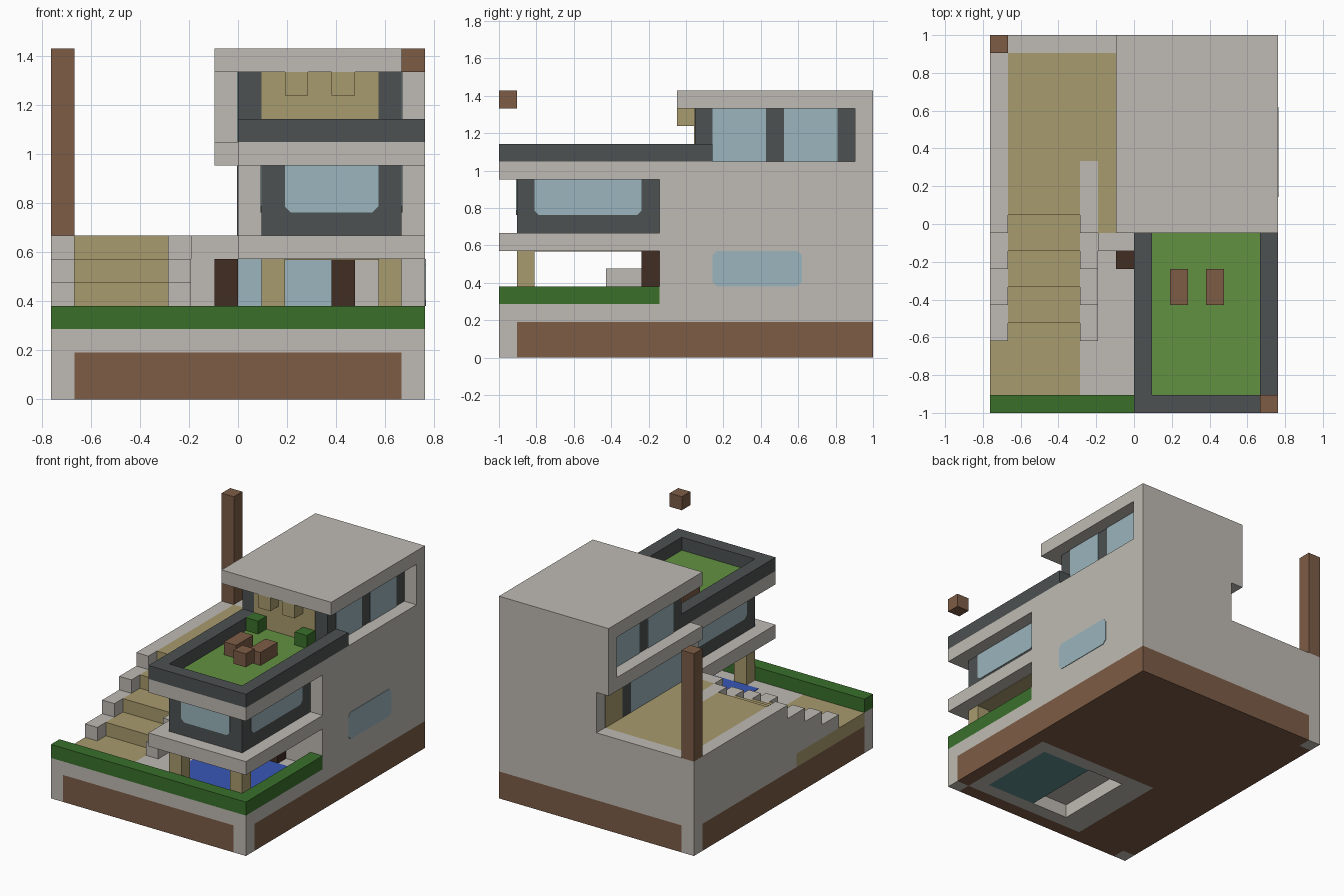
import bpy, bmesh
from mathutils import Vector

cube = bpy.data.objects.get("Cube")
if cube:
    bpy.data.objects.remove(cube, do_unlink=True)

U = 2 / 21                      # one block
MID = Vector((8, 10.5, 0))      # plan centre in blocks
T = 0.04                        # half thickness of painted plates


def material(name, rgb):
    lin = [((c / 255 + 0.055) / 1.055) ** 2.4 for c in rgb] + [1]
    mat = bpy.data.materials.new(name)
    mat.use_nodes = True
    mat.diffuse_color = lin
    mat.node_tree.nodes["Principled BSDF"].inputs["Base Color"].default_value = lin
    return mat


plaster = material("plaster_grey", (191, 186, 179))
brown = material("earth_brown", (125, 92, 70))
tan = material("sand_tan", (169, 155, 110))
slate = material("slate_grey", (77, 81, 82))
dark_wood = material("dark_wood", (65, 45, 35))
glass = material("window_blue", (155, 181, 189))
hedge = material("hedge_green", (58, 112, 43))
grass = material("grass_green", (98, 145, 65))
water = material("water_blue", (55, 87, 182))
teal = material("pool_teal", (95, 141, 141))


def box(name, mat, x, y, z, cut=0):
    """Box from block spans; cut chamfers the corners seen along the thinnest axis."""
    lo, hi = Vector((x[0], y[0], z[0])), Vector((x[1], y[1], z[1]))
    size, centre = hi - lo, (lo + hi) / 2 - MID
    bm = bmesh.new()
    bmesh.ops.create_cube(bm, size=1)
    for v in bm.verts:
        v.co = Vector([(c + s * k) * U for c, s, k in zip(centre, size, v.co)])
    if cut:
        thin = min(range(3), key=lambda i: size[i])
        edges = [e for e in bm.edges
                 if abs(e.verts[0].co[thin] - e.verts[1].co[thin]) > 1e-5]
        bmesh.ops.bevel(bm, geom=edges, offset=cut * U, segments=1, affect='EDGES')
    mesh = bpy.data.meshes.new(name)
    bm.to_mesh(mesh)
    bm.free()
    mesh.materials.append(mat)
    obj = bpy.data.objects.new(name, mesh)
    bpy.context.collection.objects.link(obj)
    return obj


def at(p):
    """Thin span around a wall plane."""
    return (p - T, p + T)


# Foundation: brown earth with plaster corner posts, leaving room for the pool
box("earth_back", brown, (1, 16), (9, 20), (0, 2))
box("earth_back_edge", brown, (1, 16), (20, 21), (0, 2))
box("earth_left_edge", brown, (0, 1), (1, 20), (0, 2))
box("earth_front_edge", brown, (1, 15), (0, 1), (0, 2))
box("earth_right_edge", brown, (15, 16), (1, 9), (0, 2))
box("earth_under_stairs", brown, (1, 5), (1, 9), (0, 2))
for name, px, py in (("front_right", 0, 0), ("front_left", 15, 0), ("back_right", 0, 20)):
    box("corner_post_" + name, plaster, (px, px + 1), (py, py + 1), (0, 2))

# Pool shell, open below under the shallow end
box("pool_shell_side", plaster, (5, 7), (1, 9), (0, 1))
box("pool_shell_far_side", plaster, (14, 15), (1, 9), (0, 1))
for y in ((1, 2), (8, 9)):
    box("pool_shell_end", plaster, (7, 14), y, (0, 1))
box("pool_floor", teal, (10, 14), (2, 8), (0, 1))
box("pool_shell_top", plaster, (5, 15), (1, 9), (1, 2))

# Ground level
box("ground_front", plaster, (0, 16), (0, 1), (2, 3))
box("ground_patio", plaster, (5, 16), (1, 9), (2, 3))
box("ground_sand", tan, (0, 5), (1, 9), (2, 3))
box("ground_back", plaster, (0, 16), (9, 21), (2, 3))
box("pool_water", water, (8, 14), (2, 8), at(3))
box("front_hedge", hedge, (0, 16), (0, 1), (3, 4))
box("side_hedge", hedge, (15, 16), (1, 9), (3, 4))

# Stairs with stepped curbs
for i in range(3):
    box("stair_step", tan, (1, 5), (5 + 2 * i, 11), (3 + i, 4 + i))
for x in ((0, 1), (5, 6)):
    for i in range(4):
        box("stair_curb", plaster, x, (4 + 2 * i, 11), (3 + i, 4 + i))

# Lower storey and terrace
box("lower_storey", plaster, (0, 16), (11, 21), (3, 6))
box("lower_front_wall", plaster, (6, 16), (9, 11), (3, 6))
box("terrace_left_edge", plaster, (0, 1), (11, 21), (6, 7))
box("terrace_back_edge", plaster, (1, 8), (20, 21), (6, 7))
box("terrace_divider", plaster, (5, 6), (11, 14), (6, 7))
box("terrace_front_edge", plaster, (6, 8), (9, 10), (6, 7))
box("terrace_near_stairs", tan, (1, 5), (11, 14), (6, 7))
box("terrace_deck", tan, (1, 6), (14, 20), (6, 7))
box("terrace_by_house", tan, (6, 8), (10, 20), (6, 7))
box("tall_post", brown, (0, 1), (20, 21), (7, 15))

# Pool room: glass wall, posts, pillars and ceiling
box("patio_glass", glass, (8, 12), at(9), (3, 6))
for x in (7, 12):
    box("patio_post", dark_wood, (x, x + 1), (8, 9), (3, 6))
for x in (9, 14):
    box("patio_pillar", tan, (x, x + 1), (1, 2), (3, 6))
box("balcony_slab", plaster, (8, 16), (0, 9), (6, 7))
box("patio_ceiling", tan, (9, 15), (2, 8), at(6))

# Middle storey
box("middle_storey", plaster, (8, 16), (9, 21), (6, 10))
box("side_window", glass, at(16), (12, 17), (4, 6), 0.25)
box("front_room", slate, (9, 15), (1, 9), (7, 10))
box("front_room_window", glass, (10, 14), at(1), (8, 10.5), 0.25)
for x in (9, 15):
    box("front_room_side_window", glass, at(x), (2, 8), (8, 10.5), 0.25)
box("terrace_window", glass, at(8), (11, 17), (7, 10))
for y in (10, 17):
    box("terrace_window_frame", slate, at(8), (y, y + 1), (7, 10))
box("terrace_panel", tan, at(8), (18, 20), (7, 10))

# Roof garden
box("garden_slab", plaster, (8, 16), (0, 21), (10, 11))
box("garden_slab_ledge", plaster, (7, 8), (10, 21), (10, 11))
box("garden_grass", grass, (9, 15), (1, 11), at(11))
box("parapet_front", slate, (9, 15), (0, 1), (11, 12))
box("parapet_right", slate, (8, 9), (0, 11), (11, 12))
box("parapet_left", slate, (15, 16), (0, 12), (11, 12))
for x in (10, 12):
    box("garden_bench", brown, (x, x + 1), (6, 8), (11, 12))
for x in (9, 13):
    box("garden_bush", hedge, (x, x + 1), (10, 11), (11, 12))
box("floating_block", brown, (15, 16), (0, 1), (14, 15))

# Top storey
box("top_room", slate, (8, 15), (11, 20), (11, 14))
box("top_room_front", tan, (9, 14), at(11), (11, 14))
for x in (8, 15):
    for y in (12, 16):
        box("top_room_window", glass, at(x), (y, y + 3), (11, 14))
for x in (10, 12):
    box("porch_lamp", tan, (x, x + 1), (10, 11), (13, 14))
box("top_back_wall", plaster, (7, 16), (20, 21), (11, 14))
box("roof", plaster, (7, 16), (10, 21), (14, 15))
